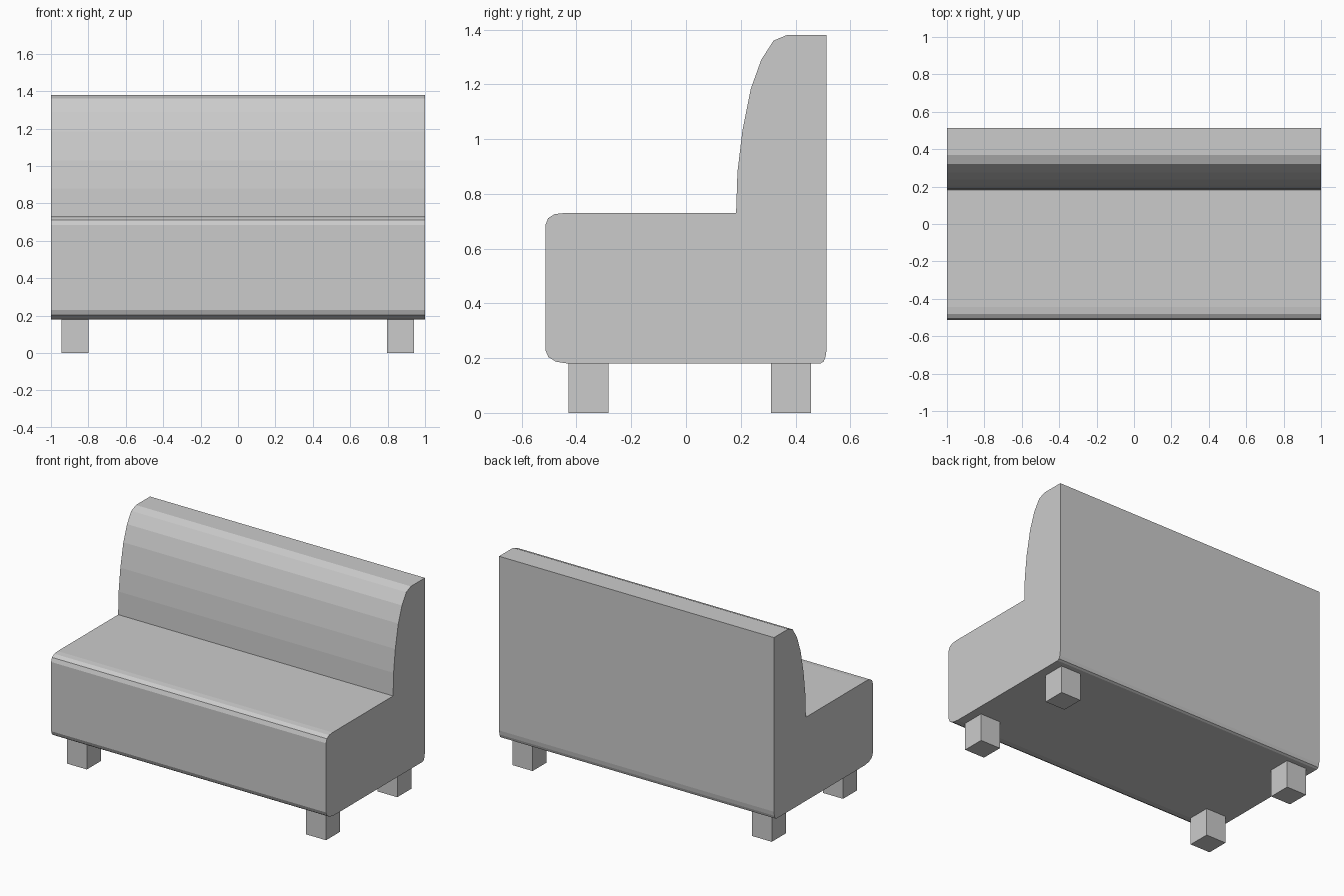
import bpy, bmesh
from mathutils import Matrix, Vector

if "Cube" in bpy.data.objects:
    bpy.data.objects.remove(bpy.data.objects["Cube"])


def make_object(name, bm):
    bmesh.ops.recalc_face_normals(bm, faces=bm.faces[:])
    mesh = bpy.data.meshes.new(name)
    bm.to_mesh(mesh)
    bm.free()
    obj = bpy.data.objects.new(name, mesh)
    bpy.context.collection.objects.link(obj)
    return obj


# Bench body: side profile (y, z) extruded across the full width
profile = [
    (-0.43, 0.18), (-0.475, 0.187), (-0.503, 0.204), (-0.514, 0.23),     # front lower edge
    (-0.514, 0.685), (-0.504, 0.711), (-0.48, 0.726), (-0.445, 0.73),    # front upper edge
    (0.183, 0.73), (0.188, 0.88), (0.206, 1.03), (0.237, 1.185),         # curved backrest
    (0.275, 1.29), (0.32, 1.36), (0.368, 1.38), (0.514, 1.38),
    (0.514, 0.235), (0.51, 0.207), (0.503, 0.187), (0.49, 0.18),         # rear lower edge
]
bm = bmesh.new()
side = bm.faces.new([bm.verts.new((-1, y, z)) for y, z in profile])
extruded = bmesh.ops.extrude_face_region(bm, geom=[side], use_keep_orig=True)
far_verts = [v for v in extruded["geom"] if isinstance(v, bmesh.types.BMVert)]
bmesh.ops.translate(bm, verts=far_verts, vec=Vector((2, 0, 0)))
make_object("bench_body", bm)

# Four block legs
for row, y in (("front", -0.357), ("back", 0.383)):
    for hand, x in (("left", -0.871), ("right", 0.869)):
        bm = bmesh.new()
        bmesh.ops.create_cube(bm, size=1, matrix=Matrix.LocRotScale(
            Vector((x, y, 0.09)), None, Vector((0.145, 0.146, 0.18))))
        make_object(f"{row}_{hand}_leg", bm)
